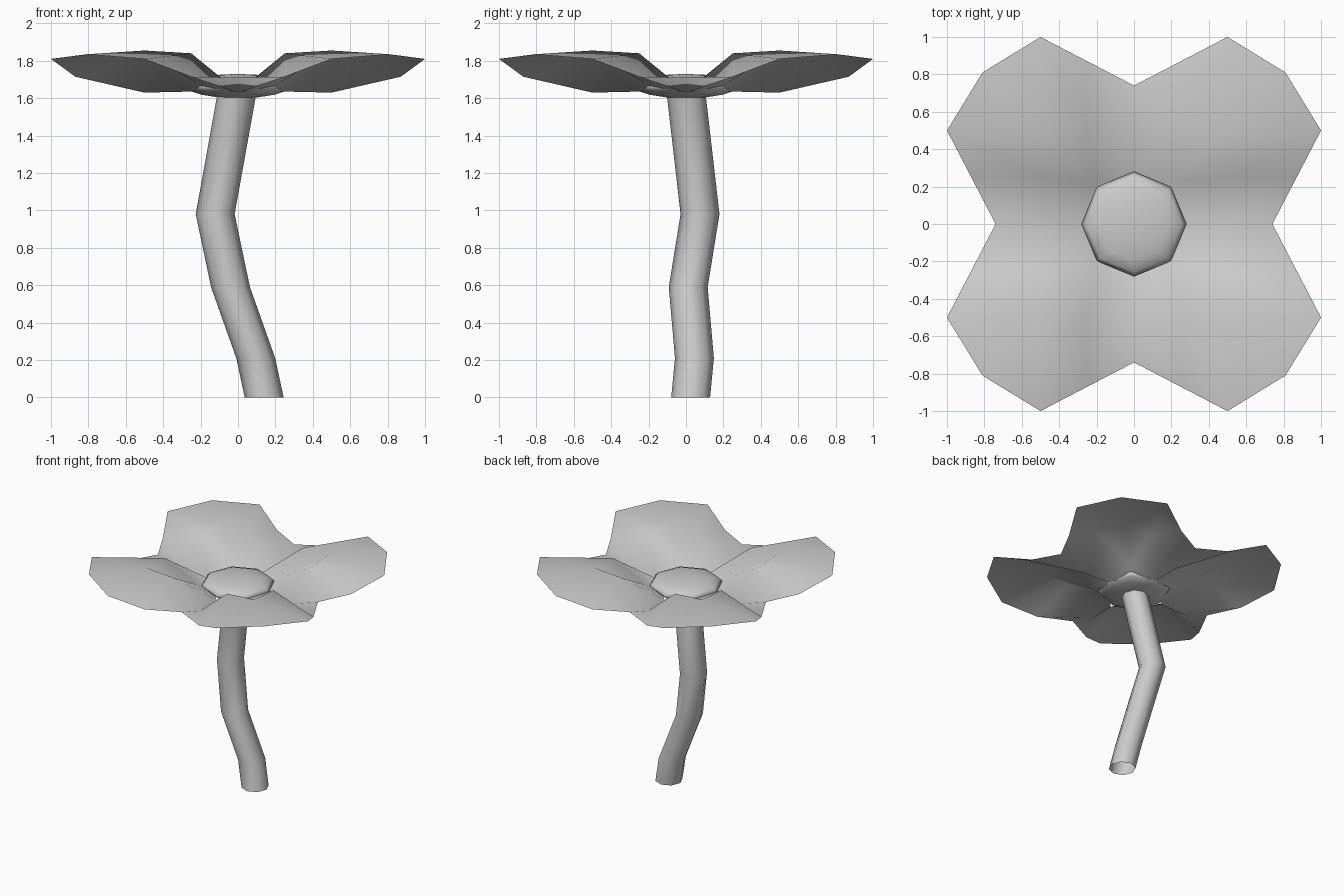
import bpy, bmesh, math

if "Cube" in bpy.data.objects:
    bpy.data.objects.remove(bpy.data.objects["Cube"])


def finish(name, bm, angle=180):
    bmesh.ops.remove_doubles(bm, verts=bm.verts, dist=0.001)
    bmesh.ops.recalc_face_normals(bm, faces=bm.faces)
    mesh = bpy.data.meshes.new(name)
    bm.to_mesh(mesh)
    bm.free()
    ob = bpy.data.objects.new(name, mesh)
    bpy.context.collection.objects.link(ob)
    bpy.ops.object.select_all(action='DESELECT')
    ob.select_set(True)
    bpy.context.view_layer.objects.active = ob
    bpy.ops.object.shade_smooth_by_angle(angle=math.radians(angle))
    return ob


# Stem: eight-sided tube following a bent path
path = [(0.14, 0.025, 0), (0.095, 0.045, 0.21), (-0.04, 0.012, 0.59),
        (-0.122, 0.075, 0.98), (-0.005, 0.0, 1.63)]
bm = bmesh.new()
rings = []
for cx, cy, cz in path:
    rings.append([bm.verts.new((cx + 0.104 * math.cos(k * math.pi / 4),
                                cy + 0.104 * math.sin(k * math.pi / 4), cz))
                  for k in range(8)])
for a, b in zip(rings, rings[1:]):
    for k in range(8):
        n = (k + 1) % 8
        bm.faces.new((a[k], a[n], b[n], b[k]))
finish("stem", bm, 60)

# Petals: one 4 x 4 point quadrant, mirrored across both axes
quadrant = [
    [None, (0.28, 0, 1.635), (0.5, 0, 1.63), (0.74, 0, 1.71)],
    [(0, 0.28, 1.635), (0.22, 0.22, 1.68), (0.5, 0.25, 1.84), (0.87, 0.25, 1.715)],
    [(0, 0.5, 1.63), (0.25, 0.5, 1.84), (0.5, 0.5, 1.855), (1, 0.5, 1.81)],
    [(0, 0.74, 1.71), (0.25, 0.87, 1.715), (0.5, 1, 1.81), (0.81, 0.81, 1.835)],
]
bm = bmesh.new()
for sx in (1, -1):
    for sy in (1, -1):
        grid = [[bm.verts.new((p[0] * sx, p[1] * sy, p[2])) if p else None
                 for p in row] for row in quadrant]
        for j in range(3):
            for i in range(3):
                face = [grid[j][i], grid[j][i + 1], grid[j + 1][i + 1], grid[j + 1][i]]
                bm.faces.new([v for v in face if v])
finish("petals", bm)

# Flower centre: squashed eight-sided dome with a shallow underside
bm = bmesh.new()
bmesh.ops.create_uvsphere(bm, u_segments=8, v_segments=8, radius=1)
for v in bm.verts:
    v.co = (v.co.x * 0.28, v.co.y * 0.28, 1.665 + v.co.z * 0.065)
finish("flower_centre", bm)
